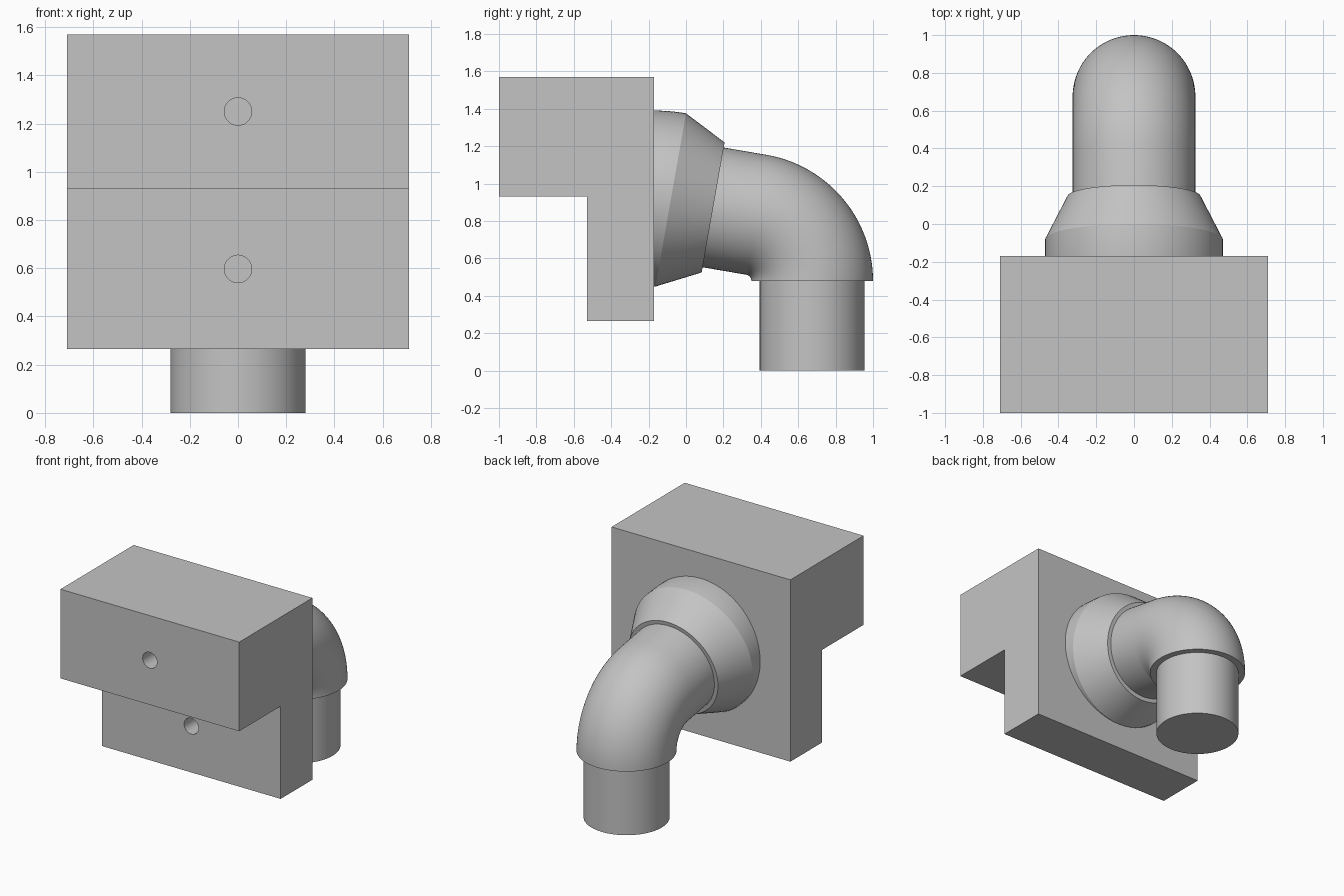
import bpy, bmesh, math
from mathutils import Vector

cube = bpy.data.objects.get("Cube")
if cube:
    bpy.data.objects.remove(cube, do_unlink=True)

grey = bpy.data.materials.new("light_grey")
grey.use_nodes = True
colour = (0.55, 0.55, 0.55, 1)
grey.diffuse_color = colour
grey.node_tree.nodes["Principled BSDF"].inputs["Base Color"].default_value = colour

SIDES = 96
TILT = math.radians(10)


def finish(name, bm, smooth=True):
    bmesh.ops.recalc_face_normals(bm, faces=bm.faces)
    mesh = bpy.data.meshes.new(name)
    bm.to_mesh(mesh)
    bm.free()
    mesh.materials.append(grey)
    obj = bpy.data.objects.new(name, mesh)
    bpy.context.collection.objects.link(obj)
    if smooth:
        bpy.ops.object.select_all(action="DESELECT")
        obj.select_set(True)
        bpy.context.view_layer.objects.active = obj
        bpy.ops.object.shade_smooth_by_angle(angle=math.radians(25))
    return obj


def sweep(name, rings):
    """Capped tube through rings of (y, z, angle below horizontal, radius)."""
    bm = bmesh.new()
    loops = []
    for y, z, angle, radius in rings:
        up = Vector((0, math.sin(angle), math.cos(angle)))
        loop = []
        for i in range(SIDES):
            t = math.tau * i / SIDES
            point = Vector((radius * math.cos(t), y, z)) + up * radius * math.sin(t)
            loop.append(bm.verts.new(point))
        loops.append(loop)
    for a, b in zip(loops, loops[1:]):
        for i in range(SIDES):
            j = (i + 1) % SIDES
            bm.faces.new((a[i], a[j], b[j], b[i]))
    bm.faces.new(loops[0])
    bm.faces.new(loops[-1])
    return finish(name, bm)


def arc(y, z, bend, start, end, steps, radius):
    """Rings along a bend about the point (y, z)."""
    rings = []
    for i in range(steps + 1):
        a = start + (end - start) * i / steps
        rings.append((y + bend * math.sin(a), z + bend * math.cos(a), a, radius))
    return rings


# Stepped mounting block: L-shaped side profile extruded across x
profile = [(-1, 0.93), (-1, 1.57), (-0.17, 1.57),
           (-0.17, 0.265), (-0.53, 0.265), (-0.53, 0.93)]
bm = bmesh.new()
side = bm.faces.new([bm.verts.new((-0.71, y, z)) for y, z in profile])
extruded = bmesh.ops.extrude_face_region(bm, geom=[side])
moved = [v for v in extruded["geom"] if isinstance(v, bmesh.types.BMVert)]
bmesh.ops.translate(bm, verts=moved, vec=(1.42, 0, 0))
block = finish("mounting_block", bm, smooth=False)

# Blind screw holes, two in each front face
for row, face_y, z in (("upper", -1, 1.25), ("lower", -0.53, 0.597)):
    for label, x in (("left", 0.357), ("right", -0.357)):
        depth = 0.25
        cutter = sweep(f"{row}_{label}_hole_cutter",
                       [(face_y - 0.1, z, 0, 0.057), (face_y + depth, z, 0, 0.057)])
        cutter.hide_render = True
        cutter.hide_viewport = True
        cut = block.modifiers.new(f"{row}_{label}_hole", "BOOLEAN")
        cut.operation = "DIFFERENCE"
        cut.solver = "EXACT"
        cut.object = cutter

# Apply the holes, then drop the cutters
bpy.context.view_layer.update()
graph = bpy.context.evaluated_depsgraph_get()
block_mesh = bpy.data.meshes.new_from_object(block.evaluated_get(graph))
cutters = [m.object for m in block.modifiers]
block.modifiers.clear()
block.data = block_mesh
for cutter in cutters:
    bpy.data.objects.remove(cutter, do_unlink=True)
bpy.ops.object.select_all(action="DESELECT")
block.select_set(True)
bpy.context.view_layer.objects.active = block
bpy.ops.object.shade_smooth_by_angle(angle=math.radians(25))

# Flared collar: short bend at full width, then a cone down to the pipe
sweep("flared_collar",
      arc(-0.17, 0.41, 0.51, 0, TILT, 6, 0.47) + [(0.145, 0.872, TILT, 0.353)])

# Elbow pipe: tilted straight run, then a bend to vertical
sweep("elbow_pipe",
      [(0.1, 0.88, TILT, 0.325)]
      + arc(0.315, 0.478, 0.36, TILT, math.pi / 2, 32, 0.325))

# Narrower outlet pipe below the elbow
sweep("outlet_pipe", [(0.674, 0.5, math.pi / 2, 0.28), (0.674, 0, math.pi / 2, 0.28)])
